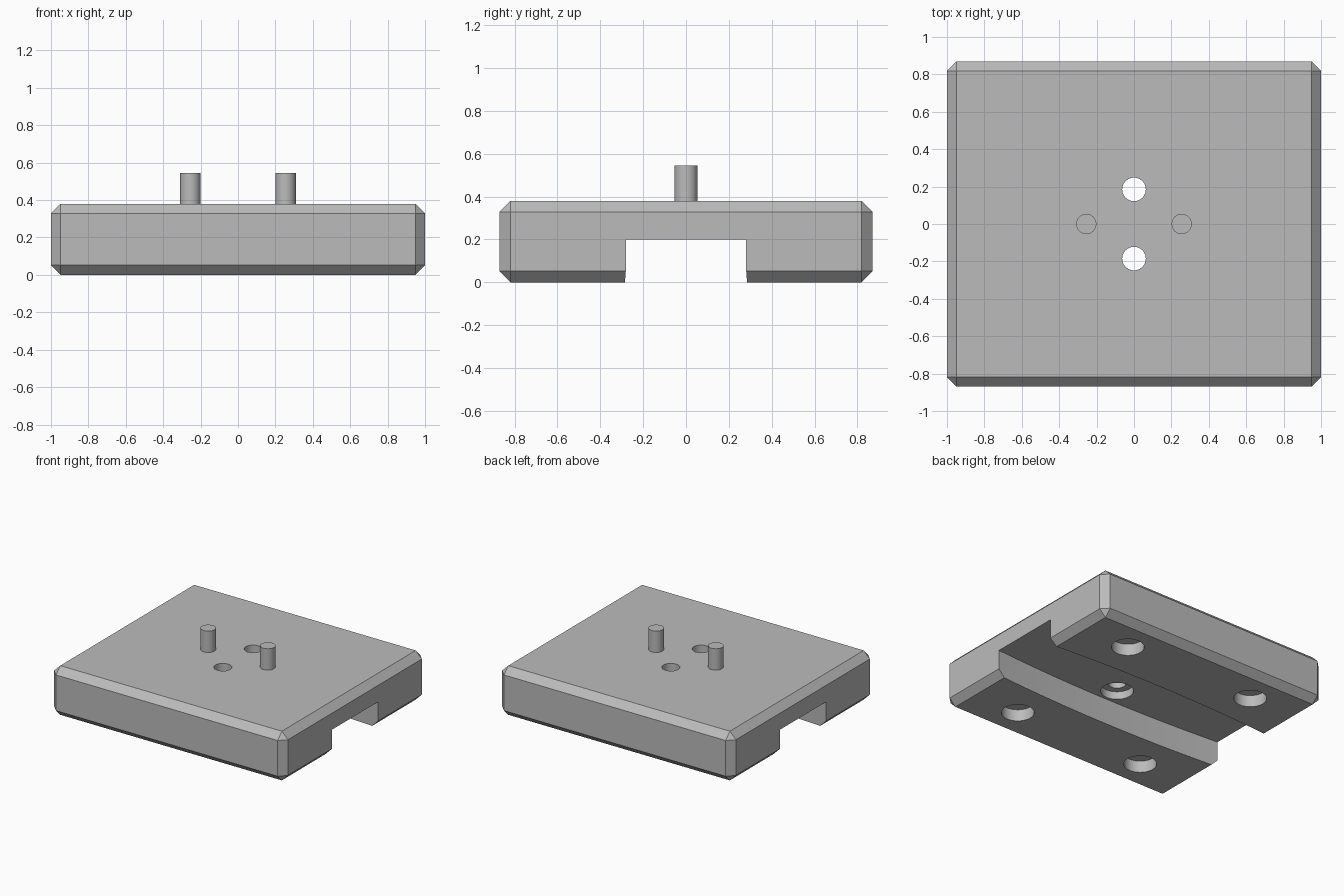
import bpy, bmesh, math

if "Cube" in bpy.data.objects:
    bpy.data.objects.remove(bpy.data.objects["Cube"], do_unlink=True)

grey = bpy.data.materials.new("plain grey")
grey.use_nodes = True
grey.diffuse_color = (0.5, 0.5, 0.5, 1)
grey.node_tree.nodes["Principled BSDF"].inputs["Base Color"].default_value = (0.5, 0.5, 0.5, 1)


def make_object(name, bm):
    bmesh.ops.recalc_face_normals(bm, faces=bm.faces[:])
    mesh = bpy.data.meshes.new(name)
    bm.to_mesh(mesh)
    bm.free()
    mesh.materials.append(grey)
    obj = bpy.data.objects.new(name, mesh)
    bpy.context.collection.objects.link(obj)
    return obj


def cylinder(name, x, y, z0, z1, radius):
    bm = bmesh.new()
    bmesh.ops.create_cone(bm, cap_ends=True, segments=48, radius1=radius,
                          radius2=radius, depth=z1 - z0)
    bmesh.ops.translate(bm, verts=bm.verts[:], vec=(x, y, (z0 + z1) / 2))
    return make_object(name, bm)


def smooth(obj):
    bpy.ops.object.select_all(action='DESELECT')
    obj.select_set(True)
    bpy.context.view_layer.objects.active = obj
    bpy.ops.object.shade_smooth_by_angle(angle=math.radians(30))


# Chamfered base block
W, D, H, CHAMFER = 1.0, 0.87, 0.38, 0.052
bm = bmesh.new()
bmesh.ops.create_cube(bm, size=2)
bmesh.ops.scale(bm, verts=bm.verts[:], vec=(W, D, H / 2))
bmesh.ops.translate(bm, verts=bm.verts[:], vec=(0, 0, H / 2))
bmesh.ops.bevel(bm, geom=bm.edges[:], offset=CHAMFER, segments=1,
                affect='EDGES', profile=0.5)
base = make_object("base_block", bm)

# Underside channel, its side walls bowed slightly outwards
CEILING, END, BOW, STEPS = 0.2, 0.281, 0.04, 16
xs = [-1.1 + 2.2 * i / STEPS for i in range(STEPS + 1)]
half = [END + BOW * (1 - x * x) for x in xs]
outline = list(zip(xs, half)) + [(x, -h) for x, h in zip(xs[::-1], half[::-1])]
bm = bmesh.new()
floor = bm.faces.new([bm.verts.new((x, y, -0.1)) for x, y in outline])
lid = bmesh.ops.extrude_face_region(bm, geom=[floor])["geom"]
bmesh.ops.translate(bm, vec=(0, 0, CEILING + 0.1),
                    verts=[v for v in lid if isinstance(v, bmesh.types.BMVert)])
cutters = [make_object("channel_cutter", bm)]

# Through holes with counterbores in the channel ceiling, and blind foot holes
for s in (-1, 1):
    cutters.append(cylinder("counterbore_cutter", 0, s * 0.185, 0.1, CEILING + 0.06, 0.115))
    cutters.append(cylinder("through_hole_cutter", 0, s * 0.185, 0.15, 0.5, 0.063))
    for t in (-1, 1):
        cutters.append(cylinder("foot_hole_cutter", s * 0.56, t * 0.6, -0.1, 0.09, 0.115))

# Apply the cuts, then drop the cutters
for cutter in cutters:
    mod = base.modifiers.new("cut", 'BOOLEAN')
    mod.operation = 'DIFFERENCE'
    mod.solver = 'EXACT'
    mod.object = cutter
    cutter.hide_render = True
bpy.context.view_layer.update()
result = bpy.data.meshes.new_from_object(
    base.evaluated_get(bpy.context.evaluated_depsgraph_get()))
base.modifiers.clear()
base.data = result
for cutter in cutters:
    bpy.data.objects.remove(cutter, do_unlink=True)
smooth(base)

# Two locating pins on top
for name, x in (("left_pin", 0.255), ("right_pin", -0.255)):
    smooth(cylinder(name, x, 0, H - 0.02, 0.545, 0.054))
